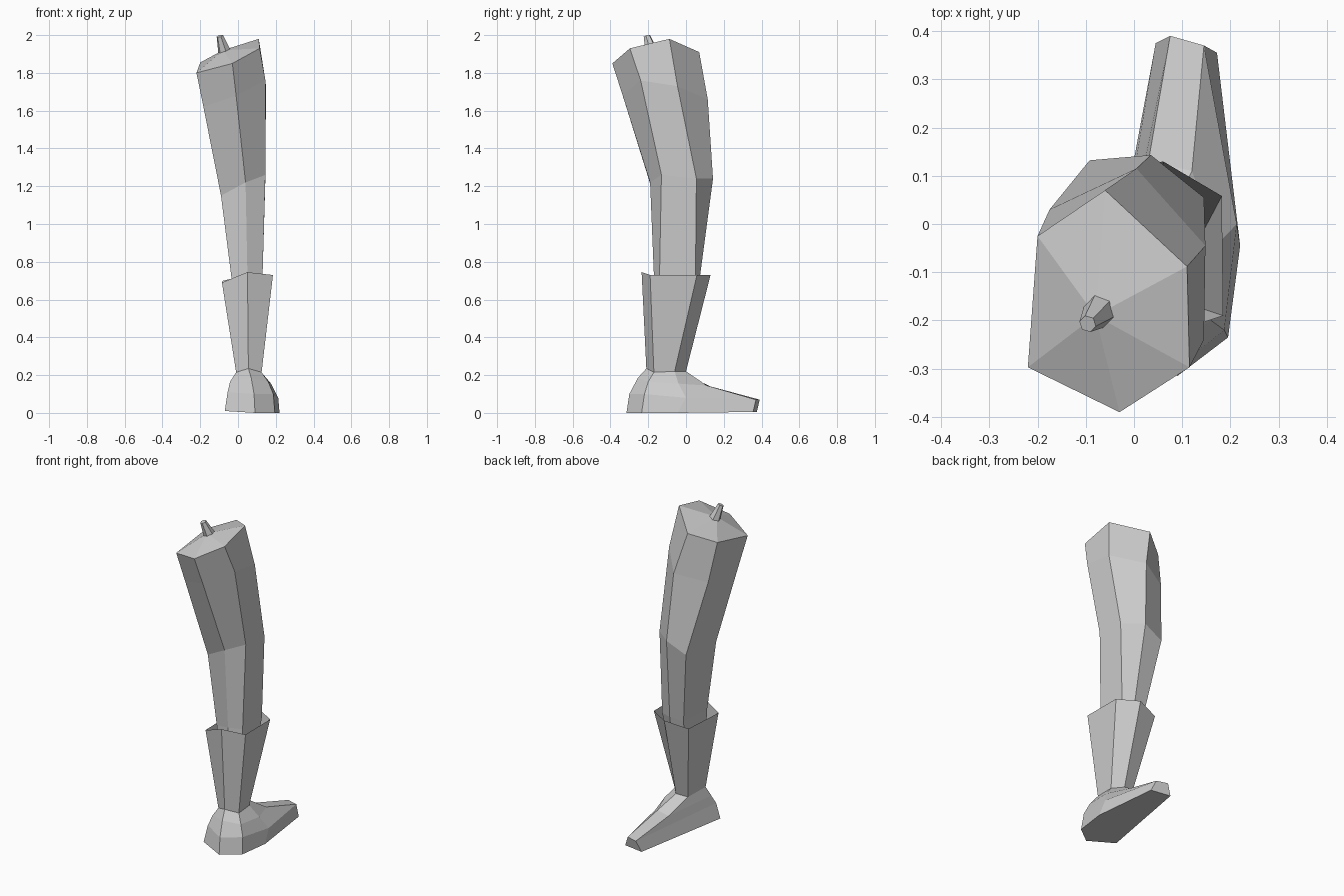
import bpy
import bmesh
from mathutils import Vector

if "Cube" in bpy.data.objects:
    bpy.data.objects.remove(bpy.data.objects["Cube"])


def loft(name, rings, cap_start=False, cap_end=False, apex=None):
    """Skin matching six-point rings with flat faces."""
    bm = bmesh.new()
    loops = [[bm.verts.new(p) for p in ring] for ring in rings]
    for low, high in zip(loops, loops[1:]):
        n = len(low)
        for i in range(n):
            j = (i + 1) % n
            bm.faces.new((low[i], low[j], high[j], high[i]))
    if cap_start:
        bm.faces.new(loops[0][::-1])
    if cap_end:
        bm.faces.new(loops[-1])
    if apex:
        tip = bm.verts.new(apex)
        top = loops[-1]
        for i in range(len(top)):
            bm.faces.new((top[i], top[(i + 1) % len(top)], tip))
    mesh = bpy.data.meshes.new(name)
    bm.to_mesh(mesh)
    bm.free()
    obj = bpy.data.objects.new(name, mesh)
    bpy.context.collection.objects.link(obj)
    return obj


# Ring order: left front, front, right front, right back, back, left back
ankle = [(-.01, -.18, .215), (.055, -.21, .235), (.125, -.17, .215),
         (.12, -.06, .22), (.07, 0, .22), (0, -.02, .21)]

# Leg: shin, knee, thigh and sloping cut top
shin = [(-.035, -.16, .72), (.05, -.17, .73), (.13, -.14, .73),
        (.13, .05, .73), (.06, .075, .73), (-.025, .06, .72)]
knee = [(-.09, -.17, 1.15), (.04, -.19, 1.22), (.145, -.13, 1.26),
        (.145, .055, 1.24), (.035, .143, 1.24), (-.092, .132, 1.18)]
thigh = [(-.183, -.262, 1.62), (-.01, -.335, 1.68), (.145, -.24, 1.76),
         (.148, -.045, 1.73), (.005, .115, 1.66), (-.175, .03, 1.62)]
hip = [(-.22, -.297, 1.80), (-.03, -.39, 1.85), (.115, -.297, 1.93),
       (.11, -.088, 1.98), (-.06, .07, 1.91), (-.2, -.025, 1.855)]
centre = sum((Vector(p) for p in ankle), Vector()) / 6
leg_end = [Vector(p).lerp(centre, .15) for p in ankle]
loft("leg", [leg_end, shin, knee, thigh, hip], cap_start=True,
     apex=(-.08, -.19, 1.92))

# Boot cuff: flared open shell
cuff_top = [(-.085, -.2, .69), (.05, -.235, .745), (.185, -.19, .73),
            (.182, .058, .73), (.06, .13, .73), (-.08, .09, .70)]
loft("boot_cuff", [ankle, cuff_top])

# Foot: sole, side rim with toe, instep, ankle
sole = [(-.07, -.24, .01), (.09, -.315, 0), (.195, -.235, 0),
        (.22, -.045, 0), (.172, .355, .005), (.045, .375, .005)]
rim = [(-.055, -.22, .11), (.085, -.3, .1), (.187, -.22, .1),
       (.213, 0, .08), (.145, .37, .07), (.075, .39, .07)]
instep = [(-.042, -.19, .165), (.07, -.255, .185), (.16, -.2, .165),
          (.175, -.04, .155), (.12, .11, .145), (.03, .13, .14)]
loft("foot", [sole, rim, instep, ankle], cap_start=True, cap_end=True)

# Bone stub: tapered, leaning with the thigh
base, tip = Vector((-.068, -.178, 1.90)), Vector((-.096, -.207, 1.995))
bpy.ops.mesh.primitive_cone_add(vertices=6, radius1=.037, radius2=.018,
                                depth=(tip - base).length,
                                location=(base + tip) / 2,
                                rotation=(tip - base).to_track_quat('Z', 'Y').to_euler())
bpy.context.object.name = "bone_stub"
